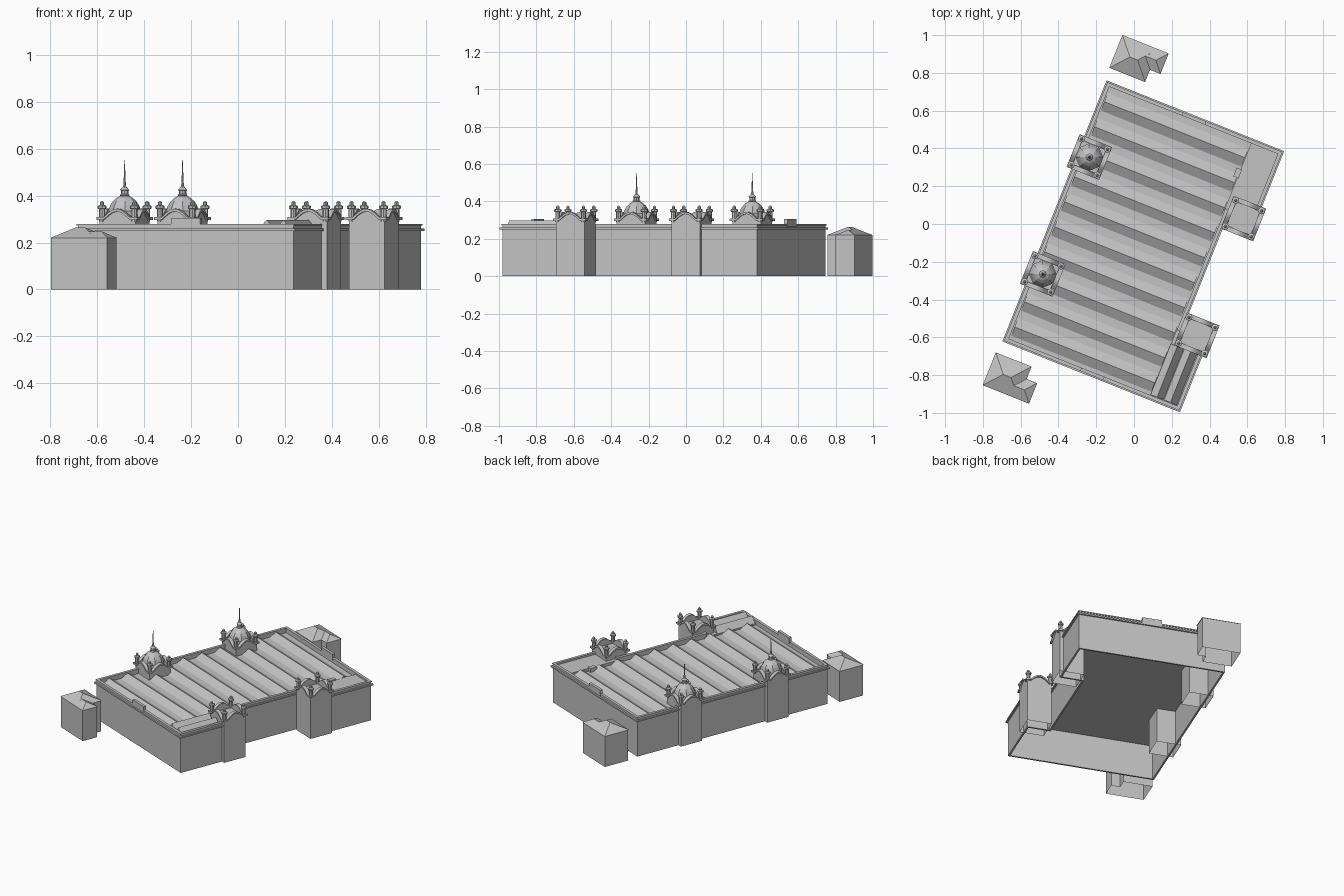
import bpy, math
from mathutils import Matrix, Vector

if "Cube" in bpy.data.objects:
    bpy.data.objects.remove(bpy.data.objects["Cube"], do_unlink=True)

GREY = (0.55, 0.55, 0.55, 1)
stone = bpy.data.materials.new("pale_grey_stone")
stone.use_nodes = True
stone.diffuse_color = GREY
stone.node_tree.nodes["Principled BSDF"].inputs["Base Color"].default_value = GREY

# The whole site is turned on the ground plane
SITE = Matrix.Translation((0.049, -0.118, 0)) @ Matrix.Rotation(math.radians(-21.75), 4, "Z")


def mesh(name, verts, faces, local=None):
    me = bpy.data.meshes.new(name)
    me.from_pydata([tuple(v) for v in verts], [], faces)
    me.materials.append(stone)
    ob = bpy.data.objects.new(name, me)
    bpy.context.collection.objects.link(ob)
    ob.matrix_world = SITE @ (local or Matrix())
    return ob


def prism(name, poly, push, open_base=False, local=None):
    """Polygon pushed along a vector into a solid."""
    n = len(poly)
    verts = [Vector(p) for p in poly]
    verts += [p + Vector(push) for p in verts]
    faces = [(i, (i + 1) % n, n + (i + 1) % n, n + i) for i in range(n)]
    faces.append(tuple(range(n, 2 * n)))
    if not open_base:
        faces.append(tuple(reversed(range(n))))
    return mesh(name, verts, faces, local)


def box(name, x0, x1, y0, y1, z0, z1, open_base=False, local=None):
    base = [(x0, y0, z0), (x1, y0, z0), (x1, y1, z0), (x0, y1, z0)]
    return prism(name, base, (0, 0, z1 - z0), open_base, local)


def lathe(name, profile, sides, local):
    """Revolve (radius, height) points round the vertical."""
    verts, faces = [], []
    for r, z in profile:
        for k in range(sides):
            a = math.tau * (k + 0.5) / sides
            verts.append((r * math.cos(a), r * math.sin(a), z))
    for j in range(len(profile) - 1):
        for k in range(sides):
            a, b = j * sides + k, j * sides + (k + 1) % sides
            faces.append((a, b, b + sides, a + sides))
    faces.append(tuple(range(len(verts) - sides, len(verts))))
    return mesh(name, verts, faces, local)


def offset(poly, d):
    """Grow a counter-clockwise right-angled outline by d."""
    out = []
    for i, p in enumerate(poly):
        p = Vector(p)
        a = (p - Vector(poly[i - 1])).normalized()
        b = (Vector(poly[(i + 1) % len(poly)]) - p).normalized()
        out.append(p + d * Vector((a.y + b.y, -a.x - b.x)))
    return out


def ring(name, poly, inner, outer, z0, z1):
    n = len(poly)
    verts = [(p.x, p.y, z) for d, z in ((outer, z0), (outer, z1), (inner, z1), (inner, z0))
             for p in offset(poly, d)]
    faces = [(r * n + i, r * n + (i + 1) % n, (r + 1) % 4 * n + (i + 1) % n, (r + 1) % 4 * n + i)
             for r in range(4) for i in range(n)]
    return mesh(name, verts, faces)


# Main hall: walls, cornice and flat roof deck
W, L, NOTCH, TV = 0.495, 0.733, 0.345, 0.333
outline = [(-W, -L), (W, -L), (W, -TV), (NOTCH, -TV), (NOTCH, TV), (W, TV), (W, L), (-W, L)]
ring("main_walls", outline, -0.012, 0, 0, 0.278)
ring("main_cornice", outline, 0, 0.011, 0.25, 0.26)
ring("parapet_coping", outline, -0.015, 0.004, 0.272, 0.279)
mesh("roof_deck", [(x, y, 0.244) for x, y in outline], [tuple(range(len(outline)))])

# Ridged skylights running across the hall
COUNT = 10
pitch = 2 * (L - 0.02) / COUNT
for i in range(COUNT):
    y = -L + 0.02 + pitch * i
    prism(f"roof_ridge_{i + 1}",
          [(-0.475, y + pitch * 0.1, 0.244), (-0.475, y + pitch * 0.45, 0.274),
           (-0.475, y + pitch * 0.8, 0.244)], (0.8, 0, 0))

# Raised panels in the middle of the end parapets
for name, s in (("front", -1), ("back", 1)):
    ys = sorted((s * (L - 0.015), s * (L + 0.004)))
    box(f"{name}_parapet_panel", -0.066, 0.066, *ys, 0.262, 0.305)

# End wings: flat roof at the back, twin ridges at the front
box("back_wing_roof", 0.328, 0.484, TV, 0.721, 0.244, 0.264)
box("back_wing_hatch", 0.305, 0.335, 0.52, 0.57, 0.244, 0.272)
box("front_wing_roof", 0.328, 0.484, -0.721, -TV, 0.244, 0.256)
for i, x in enumerate((0.364, 0.44)):
    prism(f"front_wing_ridge_{i + 1}",
          [(x - 0.037, -0.715, 0.255), (x + 0.037, -0.715, 0.255), (x, -0.715, 0.297)],
          (0, 0.29, 0))


# Corner towers with wavy gables
def wave(s):
    return 0.304 + (0.036 * math.cos(math.pi * s / 0.12) if abs(s) < 0.06 else 0)


def tower(name, x, y, domed):
    at = Matrix.Translation((x, y, 0))
    H, R = 0.082, 0.093
    box(f"{name}_body", -H, H, -H, H, 0, 0.296, True, at)
    for k in range(4):
        turn = at @ Matrix.Rotation(math.pi / 2 * k, 4, "Z")
        steps = [-1 + i / 8 for i in range(17)]
        top = [(H * t, -H, wave(H * t)) for t in steps]
        prism(f"{name}_gable_{k + 1}", [(-H, -H, 0.27)] + top + [(H, -H, 0.27)],
              (0, 0.014, 0), False, turn)
        high = [(R * t, -R, wave(R * t) + 0.004) for t in steps]
        low = [(px, py, pz - 0.012) for px, py, pz in reversed(high)]
        prism(f"{name}_cornice_{k + 1}", high + low, (0, 0.024, 0), False, turn)
        # Corner post with cap and knob
        post = turn @ Matrix.Translation((0.074, -0.074, 0))
        lathe(f"{name}_post_{k + 1}",
              [(0.013, 0.29), (0.013, 0.342), (0.019, 0.346), (0.019, 0.356), (0.009, 0.36),
               (0.009, 0.371), (0.003, 0.377)], 8, post)
    if domed:
        lathe(f"{name}_dome",
              [(0.073, 0.29), (0.073, 0.334), (0.068, 0.34), (0.062, 0.358), (0.05, 0.376),
               (0.035, 0.39), (0.019, 0.399), (0.021, 0.403), (0.016, 0.406), (0.016, 0.421),
               (0.02, 0.424), (0.012, 0.433), (0.006, 0.44), (0.004, 0.47), (0.001, 0.552)],
              8, at)


for end, s in (("front", -1), ("back", 1)):
    tower(f"{end}_domed_tower", -0.44, s * TV, True)
    tower(f"{end}_open_tower", 0.438, s * TV, False)


# Detached L-shaped houses with hipped roofs
def hip(name, x0, x1, y0, y1, z0, z1, run, local):
    """Hipped roof with its ridge along x."""
    ym = (y0 + y1) / 2
    verts = [(x0, y0, z0), (x1, y0, z0), (x1, y1, z0), (x0, y1, z0),
             (x0 + run, ym, z1), (x1 - run, ym, z1)]
    mesh(name, verts, [(0, 1, 5, 4), (1, 2, 5), (2, 3, 4, 5), (3, 0, 4)], local)


for end, s in (("front", -1), ("back", 1)):
    side = Matrix.Diagonal((1, s, 1, 1))
    plan = [(-0.513, 0.815), (-0.317, 0.815), (-0.317, 0.885), (-0.257, 0.885),
            (-0.257, 0.995), (-0.513, 0.995)]
    prism(f"{end}_house_walls", [(x, y, 0) for x, y in plan], (0, 0, 0.219), True, side)
    hip(f"{end}_house_roof", -0.517, -0.313, 0.811, 0.998, 0.219, 0.264, 0.08, side)
    hip(f"{end}_house_wing_roof", -0.46, -0.253, 0.881, 0.998, 0.219, 0.247, 0.05, side)
